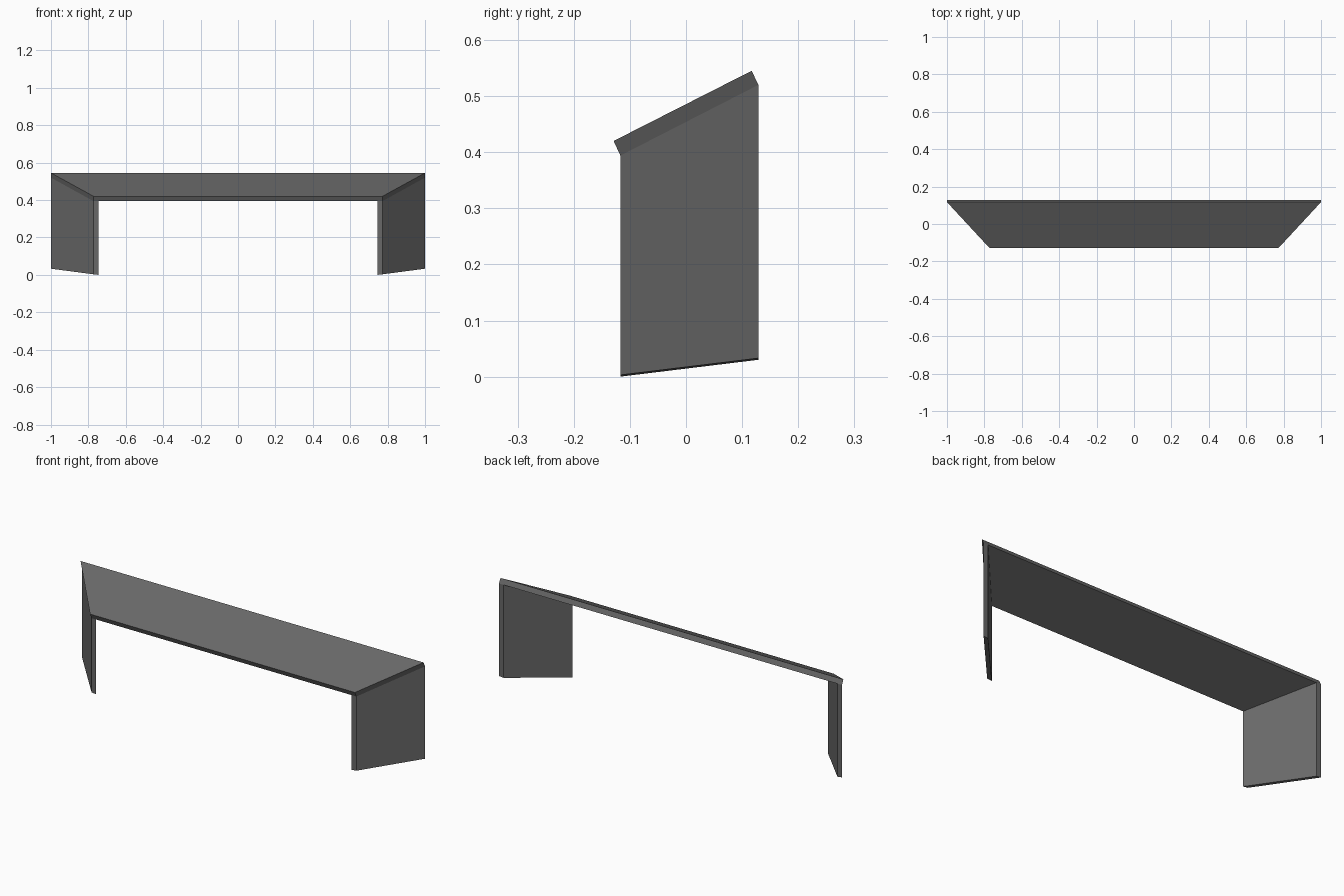
import bpy
import bmesh

cube = bpy.data.objects.get("Cube")
if cube:
    bpy.data.objects.remove(cube, do_unlink=True)

# Single dark grey finish
grey = bpy.data.materials.new("dark_grey")
grey.use_nodes = True
colour = (0.14, 0.14, 0.14, 1.0)
grey.diffuse_color = colour
grey.node_tree.nodes["Principled BSDF"].inputs["Base Color"].default_value = colour


def prism(name, start, end):
    """Solid joining two matching outlines."""
    bm = bmesh.new()
    a = [bm.verts.new(p) for p in start]
    b = [bm.verts.new(p) for p in end]
    bm.faces.new(a)
    bm.faces.new(b)
    for i in range(len(a)):
        j = (i + 1) % len(a)
        bm.faces.new((a[i], a[j], b[j], b[i]))
    bmesh.ops.recalc_face_normals(bm, faces=bm.faces)
    mesh = bpy.data.meshes.new(name)
    bm.to_mesh(mesh)
    bm.free()
    mesh.materials.append(grey)
    obj = bpy.data.objects.new(name, mesh)
    bpy.context.collection.objects.link(obj)
    return obj


# Sloping top panel: tilted profile with mitred ends
FRONT_X, BACK_X = 0.772, 1.0
profile = [(FRONT_X, -0.129, 0.42), (BACK_X, 0.117, 0.545),
           (BACK_X, 0.129, 0.52), (FRONT_X, -0.117, 0.394)]
prism("top_panel",
      [(-x, y, z) for x, y, z in profile],
      profile)

# Splayed side panels, following the mitred ends with slanted feet
THICK = 0.027
plan = [(FRONT_X, -0.117, 0.003, 0.394), (BACK_X, 0.129, 0.033, 0.52),
        (BACK_X - THICK, 0.129, 0.03, 0.52), (FRONT_X - THICK, -0.117, 0.0, 0.394)]
for side, name in ((1, "left_panel"), (-1, "right_panel")):
    prism(name,
          [(side * x, y, low) for x, y, low, high in plan],
          [(side * x, y, high) for x, y, low, high in plan])
